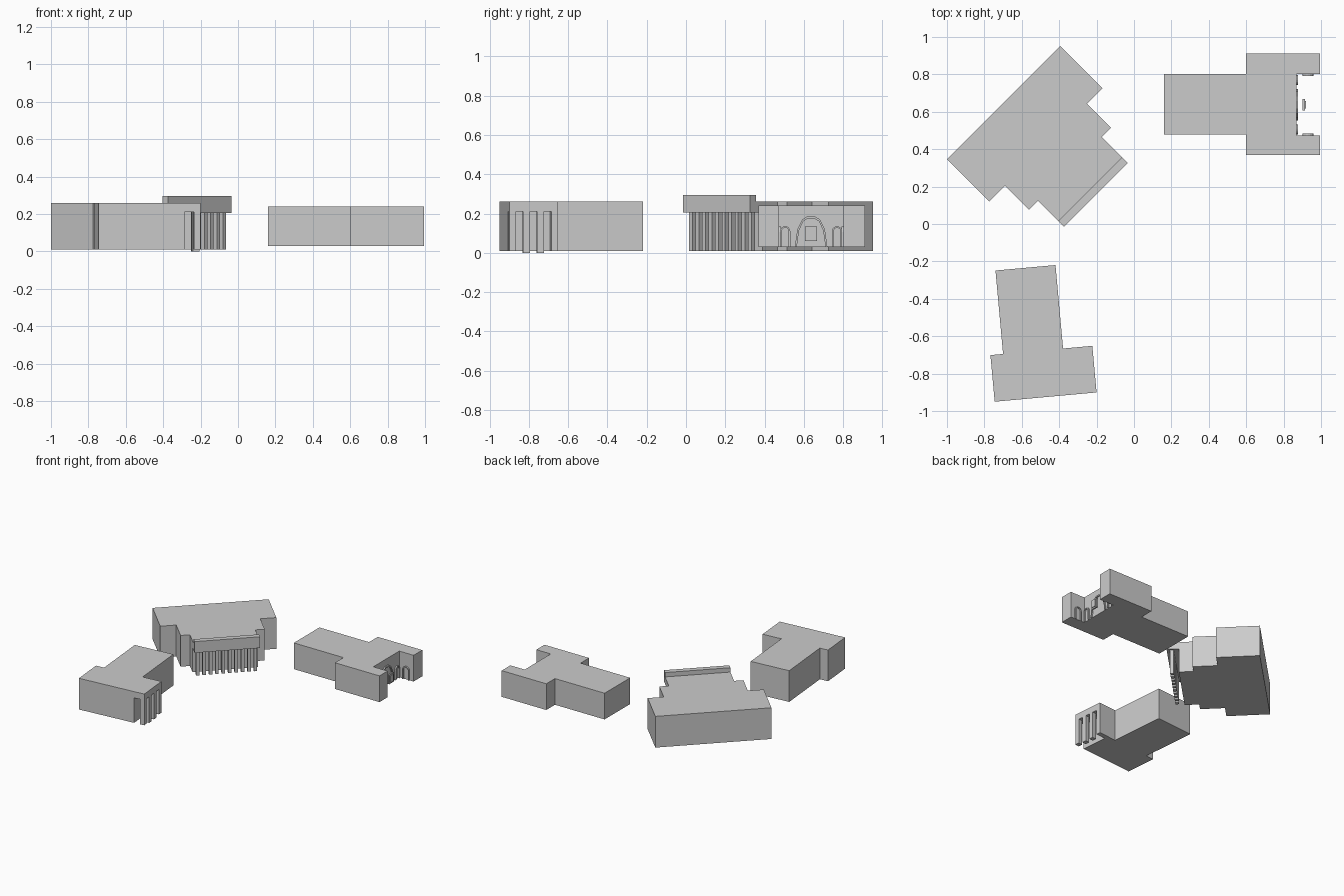
import bpy
import bmesh
from math import cos, sin, pi, radians
from mathutils import Matrix, Vector

cube = bpy.data.objects.get("Cube")
if cube:
    bpy.data.objects.remove(cube, do_unlink=True)

stone = bpy.data.materials.new("light_grey_stone")
stone.use_nodes = True
GREY = (0.6, 0.6, 0.6, 1)
stone.diffuse_color = GREY
stone.node_tree.nodes["Principled BSDF"].inputs["Base Color"].default_value = GREY


def prism(name, outline, low, high, frame=Matrix()):
    """Extrude a closed outline between two levels of a local frame."""
    bm = bmesh.new()
    base = bm.faces.new([bm.verts.new((a, b, low)) for a, b in outline])
    side = bmesh.ops.extrude_face_region(bm, geom=[base])["geom"]
    top = [v for v in side if isinstance(v, bmesh.types.BMVert)]
    bmesh.ops.translate(bm, vec=(0, 0, high - low), verts=top)
    if base.is_valid is False or len(bm.faces) < len(outline) + 2:
        bm.faces.new([v for v in bm.verts if v not in top])
    bmesh.ops.recalc_face_normals(bm, faces=bm.faces)
    mesh = bpy.data.meshes.new(name)
    bm.to_mesh(mesh)
    bm.free()
    mesh.materials.append(stone)
    obj = bpy.data.objects.new(name, mesh)
    obj.matrix_world = frame
    bpy.context.collection.objects.link(obj)
    return obj


def box(name, a0, a1, b0, b1, low, high, frame=Matrix()):
    return prism(name, [(a0, b0), (a1, b0), (a1, b1), (a0, b1)], low, high, frame)


def axes(x, y, z, origin):
    m = Matrix((x, y, z)).transposed().to_4x4()
    m.translation = Vector(origin)
    return m


# Columned hall, turned by 45 degrees: local -y is its facade
hall = Matrix.Translation((-0.024, -0.024, 0)) @ Matrix.Rotation(pi / 4, 4, 'Z')
right_half = [(0.241, 0.345), (0.241, 0.451), (0.31, 0.451), (0.31, 0.633),
              (0.428, 0.633), (0.428, 0.952)]
left_half = [(-a, b) for a, b in reversed(right_half)]
prism("hall_body", right_half + left_half, 0.01, 0.26, hall)
box("hall_porch_ceiling", -0.241, 0.241, 0.297, 0.345, 0.205, 0.26, hall)
box("hall_porch_beam", -0.241, 0.241, 0.255, 0.297, 0.205, 0.295, hall)
COLUMNS = 10
for i in range(COLUMNS):
    a = -0.213 + 0.426 * i / (COLUMNS - 1)
    box(f"hall_column_{i + 1}", a - 0.012, a + 0.012, 0.28, 0.306, 0.01, 0.205, hall)

# Corner porch house, slightly turned
house = Matrix.Translation((-0.745, -0.95, 0)) @ Matrix.Rotation(radians(5.2), 4, 'Z')
prism("house_body", [(0, 0), (0.462, 0), (0.462, 0.25), (0.39, 0.25), (0.39, 0.698),
                     (0.068, 0.698), (0.068, 0.25), (0, 0.25)], 0.01, 0.26, house)
box("house_porch_roof", 0.462, 0.547, 0, 0.25, 0.21, 0.26, house)
box("house_porch_end_wall", 0.462, 0.547, 0.215, 0.25, 0.01, 0.21, house)
for i in range(3):
    b = 0.071 * i
    box(f"house_column_{i + 1}", 0.512, 0.547, b, b + 0.035,
        0 if i else 0.01, 0.21, house)

# Courtyard building, open at its +x end
prism("court_body", [(0.16, 0.478), (0.6, 0.478), (0.6, 0.37), (0.995, 0.37),
                     (0.995, 0.473), (0.868, 0.473), (0.868, 0.802), (0.995, 0.802),
                     (0.995, 0.912), (0.6, 0.912), (0.6, 0.802), (0.16, 0.802)],
      0.03, 0.24)


def arch(name, half, height, band, frame):
    """Raised round-headed band around an opening."""
    def curve(r):
        head = [(r * cos(pi * i / 8), height - half + r * sin(pi * i / 8))
                for i in range(9)]
        return [(r, 0)] + head + [(-r, 0)]
    prism(name, curve(half) + curve(half - band)[::-1], 0, 0.01, frame)


X, Y, Z = Vector((1, 0, 0)), Vector((0, 1, 0)), Vector((0, 0, 1))
for side, sign in (("left", 1), ("right", -1)):
    arch(f"court_{side}_arch", 0.026, 0.105, 0.008,
         axes(Y, Z, X, (0.868, 0.6375 + sign * 0.132, 0.03)))
    arch(f"court_{side}_side_arch", 0.03, 0.105, 0.008,
         axes(sign * X, Z, -sign * Y, (0.93, 0.6375 + sign * 0.1645, 0.03)))

# Faceted centre arch and the panel standing before it
middle = axes(Y, Z, X, (0.868, 0.6375, 0.03))
rise = [(0.083, 0), (0.07, 0.09), (0.045, 0.14), (0.02, 0.155)]
outer = rise + [(-a, b) for a, b in reversed(rise)]
inner = [(a * 0.88, b * 0.93) for a, b in reversed(outer)]
prism("court_centre_arch", outer + inner, 0, 0.01, middle)
box("court_panel", -0.03, 0.03, 0.03, 0.105, 0.034, 0.046, middle)
box("court_panel_face", -0.02, 0.02, 0.04, 0.095, 0.046, 0.052, middle)
